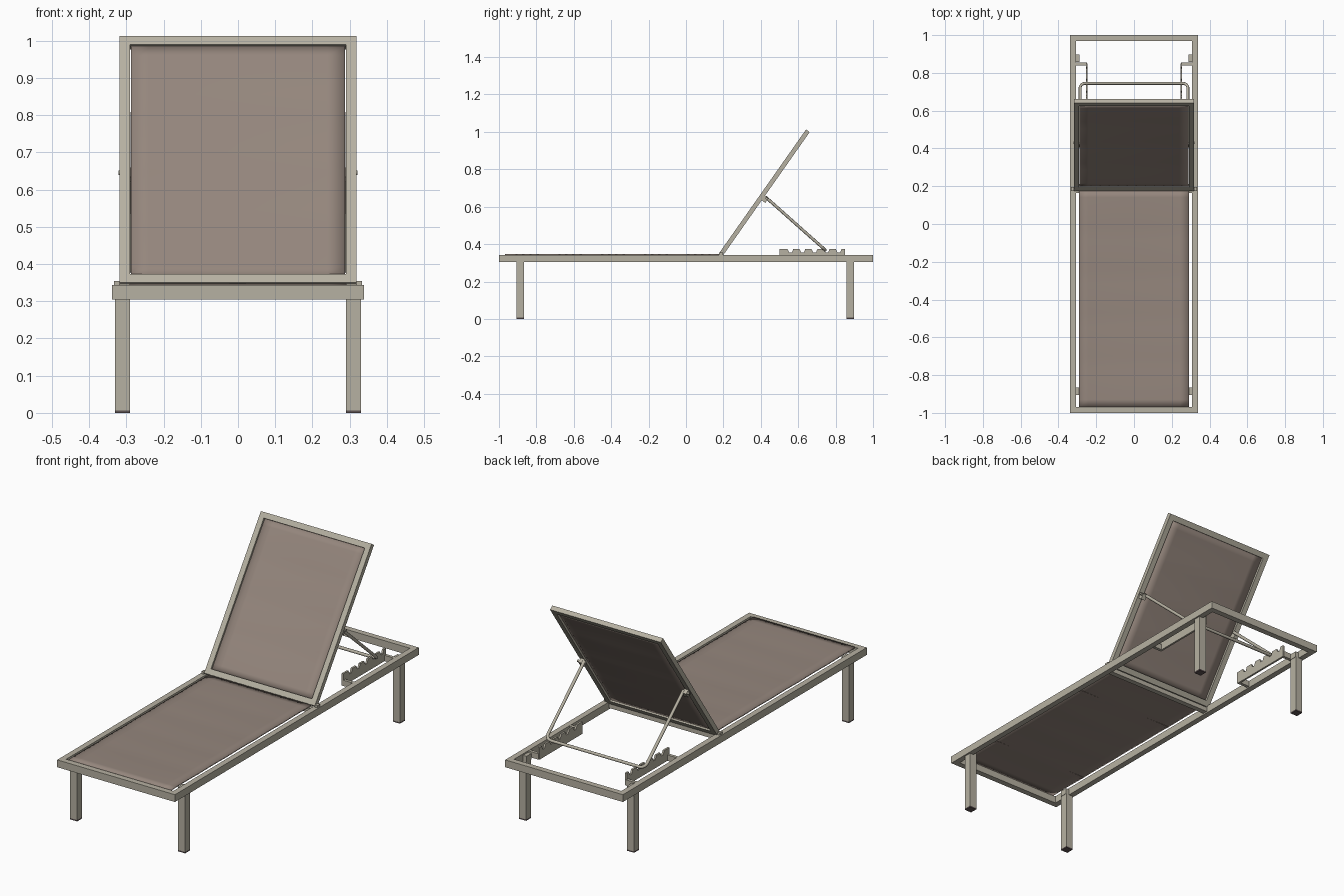
import bpy, bmesh, math
from mathutils import Matrix, Vector

cube = bpy.data.objects.get("Cube")
if cube:
    bpy.data.objects.remove(cube, do_unlink=True)


def material(name, rgb):
    m = bpy.data.materials.new(name)
    m.use_nodes = True
    m.diffuse_color = (*rgb, 1)
    m.node_tree.nodes["Principled BSDF"].inputs["Base Color"].default_value = (*rgb, 1)
    return m


METAL = material("warm grey metal", (0.47, 0.44, 0.36))
FABRIC = material("taupe fabric", (0.30, 0.24, 0.205))
RUBBER = material("dark foot rubber", (0.11, 0.085, 0.085))

# Backrest space: y runs up the back, z points out of its front
TILT = Matrix.Translation((0, 0.176, 0.35)) @ Matrix.Rotation(math.radians(54.9), 4, 'X')
FLAT = Matrix.Identity(4)


def finish(name, bm, mat, matrix=FLAT):
    bmesh.ops.recalc_face_normals(bm, faces=bm.faces)
    me = bpy.data.meshes.new(name)
    bm.to_mesh(me)
    bm.free()
    me.materials.append(mat)
    ob = bpy.data.objects.new(name, me)
    ob.matrix_world = matrix
    bpy.context.collection.objects.link(ob)
    return ob


def add_box(bm, lo, hi):
    lo, hi = Vector(lo), Vector(hi)
    m = Matrix.Translation((lo + hi) / 2) @ Matrix.Diagonal((*(hi - lo), 1))
    bmesh.ops.create_cube(bm, size=1, matrix=m)


def box(name, lo, hi, mat=METAL, matrix=FLAT):
    bm = bmesh.new()
    add_box(bm, lo, hi)
    return finish(name, bm, mat, matrix)


def frame(name, x, y0, y1, z0, z1, w, matrix=FLAT):
    """Rectangular ring of square tube with mitred corners."""
    bm = bmesh.new()
    rings = []
    for inset in (0, w):
        a, b, c = x - inset, y0 + inset, y1 - inset
        for z in (z0, z1):
            rings.append([bm.verts.new((px, py, z))
                          for px, py in ((-a, b), (a, b), (a, c), (-a, c))])
    ol, oh, il, ih = rings
    for p, q in ((ol, oh), (oh, ih), (ih, il), (il, ol)):
        for i in range(4):
            j = (i + 1) % 4
            bm.faces.new((p[i], p[j], q[j], q[i]))
    return finish(name, bm, METAL, matrix)


def sling(name, x, y0, y1, top, panels, matrix=FLAT):
    """Fabric with a slight sag and a shallow crease at every seam."""
    bm = bmesh.new()
    nx, per = 12, 6
    ny = panels * per
    bmesh.ops.create_grid(bm, x_segments=nx, y_segments=ny, size=1)
    for v in bm.verts:
        u, t = v.co.x, (v.co.y + 1) / 2
        puff = abs(math.sin(t * panels * math.pi))
        sag = 0.004 * (1 - u * u) * math.sin(t * math.pi)
        v.co = (u * x, y0 + t * (y1 - y0), top - sag - 0.0015 * (1 - puff))
    ob = finish(name, bm, FABRIC, matrix)
    solid = ob.modifiers.new("thickness", 'SOLIDIFY')
    solid.thickness = 0.008
    solid.offset = -1
    bpy.context.view_layer.objects.active = ob
    for other in bpy.context.selected_objects:
        other.select_set(False)
    ob.select_set(True)
    bpy.ops.object.shade_smooth_by_angle(angle=math.radians(30))
    return ob


def rod(name, points, radius):
    cu = bpy.data.curves.new(name, 'CURVE')
    cu.dimensions = '3D'
    cu.bevel_depth = radius
    cu.bevel_resolution = 2
    cu.use_fill_caps = True
    sp = cu.splines.new('POLY')
    sp.points.add(len(points) - 1)
    for p, co in zip(sp.points, points):
        p.co = (*co, 1)
    cu.materials.append(METAL)
    ob = bpy.data.objects.new(name, cu)
    bpy.context.collection.objects.link(ob)
    return ob


# Base frame, cross bar and seat
frame("base_frame", 0.338, -1, 1, 0.305, 0.343, 0.03)
box("seat_cross_bar", (-0.31, 0.165, 0.312), (0.31, 0.192, 0.336))
sling("seat_fabric", 0.292, -0.968, 0.18, 0.348, 5)
for y in (-0.75, -0.1):
    box("seat_hidden_stretcher", (-0.29, y, 0.337), (0.29, y + 0.02, 0.339), FABRIC)

# Backrest
frame("backrest_frame", 0.318, 0, 0.81, -0.024, 0, 0.028, TILT)
sling("backrest_fabric", 0.288, 0.025, 0.782, -0.006, 4, TILT)
rod("backrest_hinge_rod", [(-0.333, 0.186, 0.347), (0.333, 0.186, 0.347)], 0.006)

# Saw-toothed profile of the height rack, in y and z
rack = [(0.85, 0.312), (0.5, 0.312), (0.5, 0.375)]
for i in range(5):
    y = 0.55 + 0.0645 * i
    rack += [(y - 0.008, 0.375), (y + 0.002, 0.355), (y + 0.016, 0.355), (y + 0.024, 0.375)]
rack.append((0.85, 0.375))

for side, s in (("left", 1), ("right", -1)):
    # Legs with rubber feet
    for end, y in (("front", -0.885), ("back", 0.877)):
        for part, z0, z1, mat in (("leg", 0.007, 0.306, METAL), ("foot", 0, 0.007, RUBBER)):
            box(f"{end}_{side}_{part}", (s * 0.31 - 0.02, y - 0.02, z0),
                (s * 0.31 + 0.02, y + 0.02, z1), mat)
        box(f"{end}_{side}_leg_plug", (s * 0.30 - 0.012, y - 0.02, 0.305),
            (s * 0.30 + 0.012, y + 0.02, 0.335))

    # Rack plate with tabs bent out to the frame
    bm = bmesh.new()
    face = bm.faces.new([bm.verts.new((s * 0.25 - 0.005, y, z)) for y, z in rack])
    ext = bmesh.ops.extrude_face_region(bm, geom=[face])["geom"]
    bmesh.ops.translate(bm, vec=(0.01, 0, 0),
                        verts=[g for g in ext if isinstance(g, bmesh.types.BMVert)])
    for y in (0.5, 0.838):
        add_box(bm, (min(s * 0.25, s * 0.312), y, 0.312), (max(s * 0.25, s * 0.312), y + 0.016, 0.342))
    finish(f"{side}_height_rack", bm, METAL)

    # Hinge block, prop bracket and bolt
    box(f"{side}_hinge_block", (s * 0.326 - 0.007, 0.176, 0.343),
        (s * 0.326 + 0.007, 0.197, 0.355))
    box(f"{side}_prop_bracket", (s * 0.298 - 0.012, 0.364, -0.048),
        (s * 0.298 + 0.012, 0.394, -0.023), METAL, TILT)
    rod(f"{side}_prop_bolt", [(s * 0.28, 0.43, 0.645), (s * 0.321, 0.43, 0.645)], 0.006)

# Prop: one bent rod with rounded corners
top, low = Vector((0.285, 0.425, 0.652)), Vector((0.285, 0.745, 0.368))
along, across, r = (top - low).normalized(), Vector((-1, 0, 0)), 0.03
half = [top]
for i in range(6):
    a = i * math.pi / 10
    half.append(low + along * r * (1 - math.sin(a)) + across * r * (1 - math.cos(a)))
mirrored = [Vector((-p.x, p.y, p.z)) for p in reversed(half)]
rod("backrest_prop", half + mirrored, 0.008)
